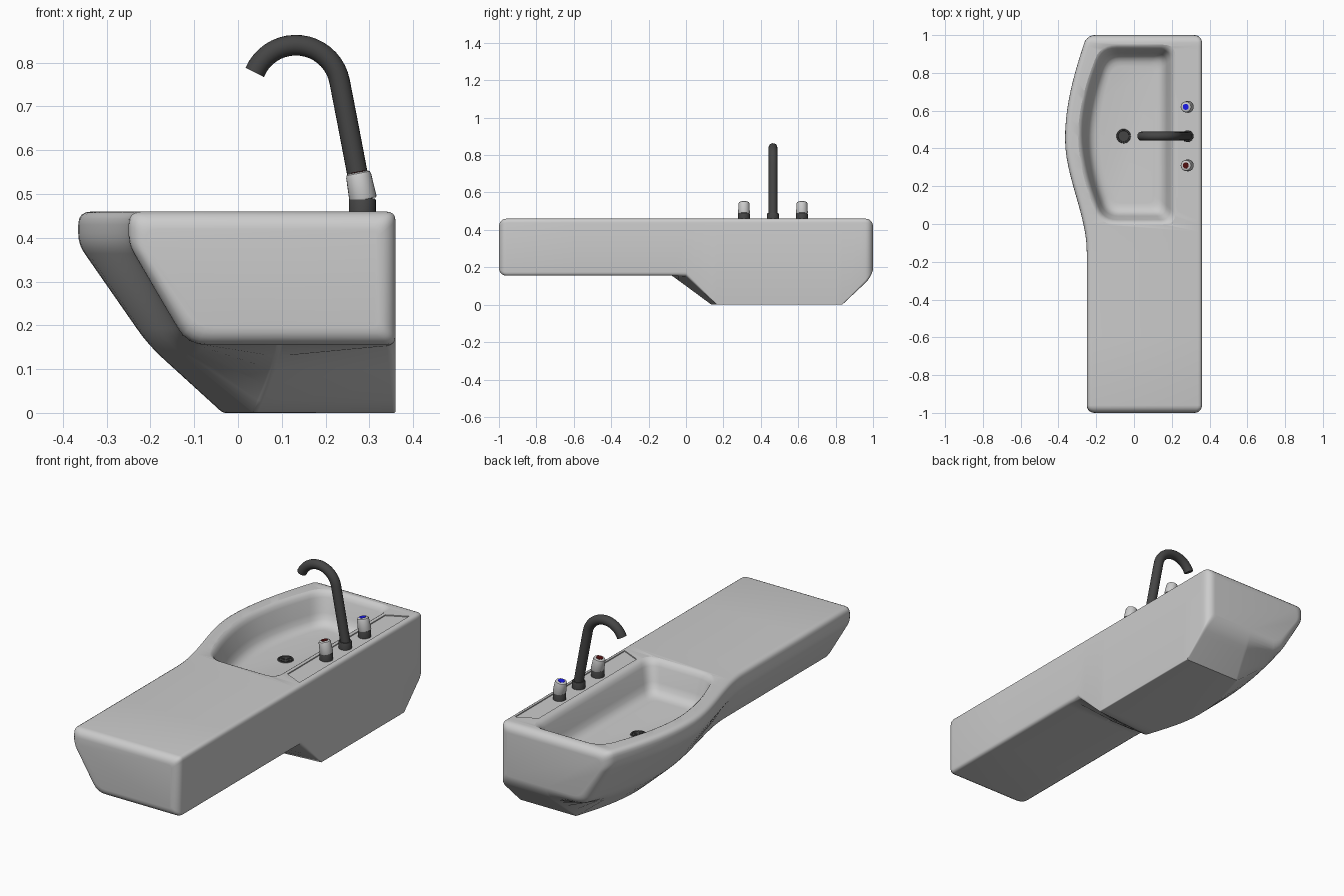
import bpy, bmesh, math
from mathutils import Vector, Matrix

if "Cube" in bpy.data.objects:
    bpy.data.objects.remove(bpy.data.objects["Cube"])


def material(name, rgb):
    m = bpy.data.materials.new(name)
    m.diffuse_color = (*rgb, 1)
    m.use_nodes = True
    m.node_tree.nodes["Principled BSDF"].inputs["Base Color"].default_value = m.diffuse_color
    return m


dark = material("dark_metal", (0.06, 0.06, 0.06))
blue = material("cold_blue", (0.01, 0.01, 0.8))
red = material("hot_dark_red", (0.08, 0.005, 0.005))


def fillet(corners, n=5):
    """Round each 2D corner (x, y, cut distance) with a small curve."""
    out = []
    for i, (x, y, d) in enumerate(corners):
        p = Vector((x, y))
        a = Vector(corners[i - 1][:2]) - p
        b = Vector(corners[(i + 1) % len(corners)][:2]) - p
        a, b = p + a.normalized() * d, p + b.normalized() * d
        for k in range(n):
            t = k / (n - 1)
            out.append(a * (1 - t) ** 2 + p * 2 * t * (1 - t) + b * t * t)
    return out


def inset(ring, e):
    """Shrink a 2D ring by about e on every side."""
    lo = Vector((min(p.x for p in ring), min(p.y for p in ring)))
    hi = Vector((max(p.x for p in ring), max(p.y for p in ring)))
    c, h = (lo + hi) / 2, (hi - lo) / 2
    return [Vector((c.x + (p.x - c.x) * (1 - e / h.x), c.y + (p.y - c.y) * (1 - e / h.y))) for p in ring]


def finish(bm, name, mat=None, angle=35):
    bmesh.ops.recalc_face_normals(bm, faces=bm.faces)
    me = bpy.data.meshes.new(name)
    bm.to_mesh(me)
    bm.free()
    ob = bpy.data.objects.new(name, me)
    bpy.context.collection.objects.link(ob)
    if mat:
        me.materials.append(mat)
    smooth(ob, angle)
    return ob


def smooth(ob, angle=35):
    bpy.ops.object.select_all(action='DESELECT')
    ob.select_set(True)
    bpy.context.view_layer.objects.active = ob
    bpy.ops.object.shade_smooth_by_angle(angle=math.radians(angle))


def loft(name, rings, mat=None, angle=35):
    bm = bmesh.new()
    vs = [[bm.verts.new(p) for p in r] for r in rings]
    n = len(vs[0])
    for a, b in zip(vs, vs[1:]):
        for i in range(n):
            j = (i + 1) % n
            bm.faces.new((a[i], a[j], b[j], b[i]))
    bm.faces.new(vs[0])
    bm.faces.new(vs[-1])
    return finish(bm, name, mat, angle)


def cut(ob, cutter):
    m = ob.modifiers.new("cut", 'BOOLEAN')
    m.operation, m.solver, m.object = 'DIFFERENCE', 'EXACT', cutter
    bpy.context.view_layer.objects.active = ob
    bpy.ops.object.modifier_apply(modifier=m.name)
    bpy.data.objects.remove(cutter)


def ramp(y, a, b):
    """Underside height: counter level, down to the ground between a and b, up at the end."""
    if y < b:
        return 0.155 * min(1, max(0, (b - y) / (b - a)))
    return 0.155 * min(1, max(0, (y - 0.835) / 0.165))


def section(y):
    if y < 0.45:
        s = max(0, (y + 0.15) / 0.6)
        t = s * s * (3 - 2 * s)
    else:
        t = math.cos(math.pi / 2 * (y - 0.45) / 0.55)
    xf, xk, xb = -0.25 - 0.115 * t, -0.115 - 0.09 * t, 0.1 - 0.135 * t
    zf, zb = ramp(y, -0.075, 0.135), ramp(y, 0.0, 0.165)
    rb = 0.005 + 0.015 * zb / 0.155
    return fillet([(0.36, 0.46, 0.022), (xf, 0.46, 0.03), (xf, 0.385, 0.025),
                   (xk, 0.155, 0.045), (xb, zf, 0.008), (0.36, zb, rb)])


# counter and basin body, lofted along its length with rounded ends
R = 0.04
body_rings = []
ends = [(k / 5) * math.pi / 2 for k in range(6)]
mids = [-0.6, -0.15, -0.1, -0.075, -0.04, 0, 0.05, 0.1, 0.135, 0.165] + \
       [0.2 + 0.05 * k for k in range(13)] + [0.835, 0.87, 0.91, 0.94]
stations = [(-1 + R * (1 - math.cos(math.pi / 2 - a)), R * (1 - math.sin(math.pi / 2 - a)))
            for a in reversed(ends)]
stations = sorted([(-1 + R * (1 - math.cos(a)), R * (1 - math.sin(a))) for a in ends])
stations += [(y, 0) for y in mids]
stations += sorted([(1 - R * (1 - math.cos(a)), R * (1 - math.sin(a))) for a in ends])
for y, e in stations:
    body_rings.append([(p.x, y, p.y) for p in inset(section(y), e)])
body = loft("basin_body", body_rings)

# bowl hollow
rim = fillet([(0.205, 0.935, 0.06), (-0.17, 0.935, 0.08), (-0.255, 0.70, 0.11), (-0.29, 0.47, 0.11),
              (-0.255, 0.24, 0.11), (-0.17, 0.01, 0.08), (0.205, 0.01, 0.06)], 7)
profile = [(-0.02, 0.475), (-0.016, 0.461), (-0.006, 0.456), (0.004, 0.447), (0.012, 0.43), (0.032, 0.36),
           (0.043, 0.332), (0.058, 0.315), (0.078, 0.306), (0.1, 0.303)]
cut(body, loft("bowl_cutter", [[(p.x, p.y, z) for p in inset(rim, e)] for e, z in profile]))

# shallow tap ledge
ledge = [(0.235, 0.065), (0.335, 0.02), (0.335, 0.91), (0.235, 0.86)]
cut(body, loft("ledge_cutter", [[(x, y, z) for x, y in ledge] for z in (0.455, 0.49)]))
smooth(body)


def turned(name, pts, origin, mat=None, tilt=0.0, n=24):
    """Revolve (radius, height) points, then lean toward the bowl and place."""
    M = Matrix.Translation(origin) @ Matrix.Rotation(-tilt, 4, 'Y')
    rings = [[M @ Vector((r * math.cos(2 * math.pi * i / n), r * math.sin(2 * math.pi * i / n), z))
              for i in range(n)] for r, z in pts]
    return loft(name, rings, mat)


# spout
LEAN = math.radians(10.8)
turned("spout_base", [(0.031, 0), (0.031, 0.033), (0.029, 0.037)], (0.284, 0.465, 0.453), dark)
path = [(0.288, 0.465), (0.272, 0.55), (0.252, 0.655)]
for k in range(19):
    a = LEAN + (math.radians(157) - LEAN) * k / 18
    path.append((0.132 + 0.102 * math.cos(a), 0.738 + 0.102 * math.sin(a)))
rings = []
for i, (x, z) in enumerate(path):
    a, b = path[max(i - 1, 0)], path[min(i + 1, len(path) - 1)]
    d = Vector((b[0] - a[0], 0, b[1] - a[1])).normalized()
    side = d.cross(Vector((0, 1, 0)))
    rings.append([Vector((x, 0.465, z)) + 0.0235 * (side * math.cos(u) + Vector((0, 1, 0)) * math.sin(u))
                  for u in [2 * math.pi * j / 20 for j in range(20)]])
loft("spout", rings, dark)

# hot and cold knobs
for label, y, mat in (("hot", 0.31, red), ("cold", 0.62, blue)):
    turned(label + "_knob_base", [(0.031, 0), (0.031, 0.033), (0.029, 0.037)], (0.284, y, 0.453), dark)
    foot = (0.286, y, 0.487)
    turned(label + "_knob", [(0.030, 0), (0.0315, 0.004), (0.029, 0.055), (0.027, 0.061), (0.022, 0.064)],
           foot, None, LEAN)
    turned(label + "_marker", [(0.016, 0.062), (0.016, 0.0655)], foot, mat, LEAN)

# drain: ring, plate and bars
spot = (-0.055, 0.465, 0.3)
turned("drain_plate", [(0.034, 0), (0.034, 0.0045)], spot, dark)
turned("drain_ring", [(0.028, 0.003), (0.038, 0.003), (0.036, 0.008), (0.030, 0.008), (0.028, 0.0045)], spot, dark)
bm = bmesh.new()
for k in range(3):
    M = Matrix.Translation(Vector(spot) + Vector((0, 0, 0.005))) @ Matrix.Rotation(k * math.pi / 3, 4, 'Z')
    bmesh.ops.create_cube(bm, size=1, matrix=M @ Matrix.Diagonal((0.06, 0.006, 0.004, 1)))
finish(bm, "drain_bars", dark)
